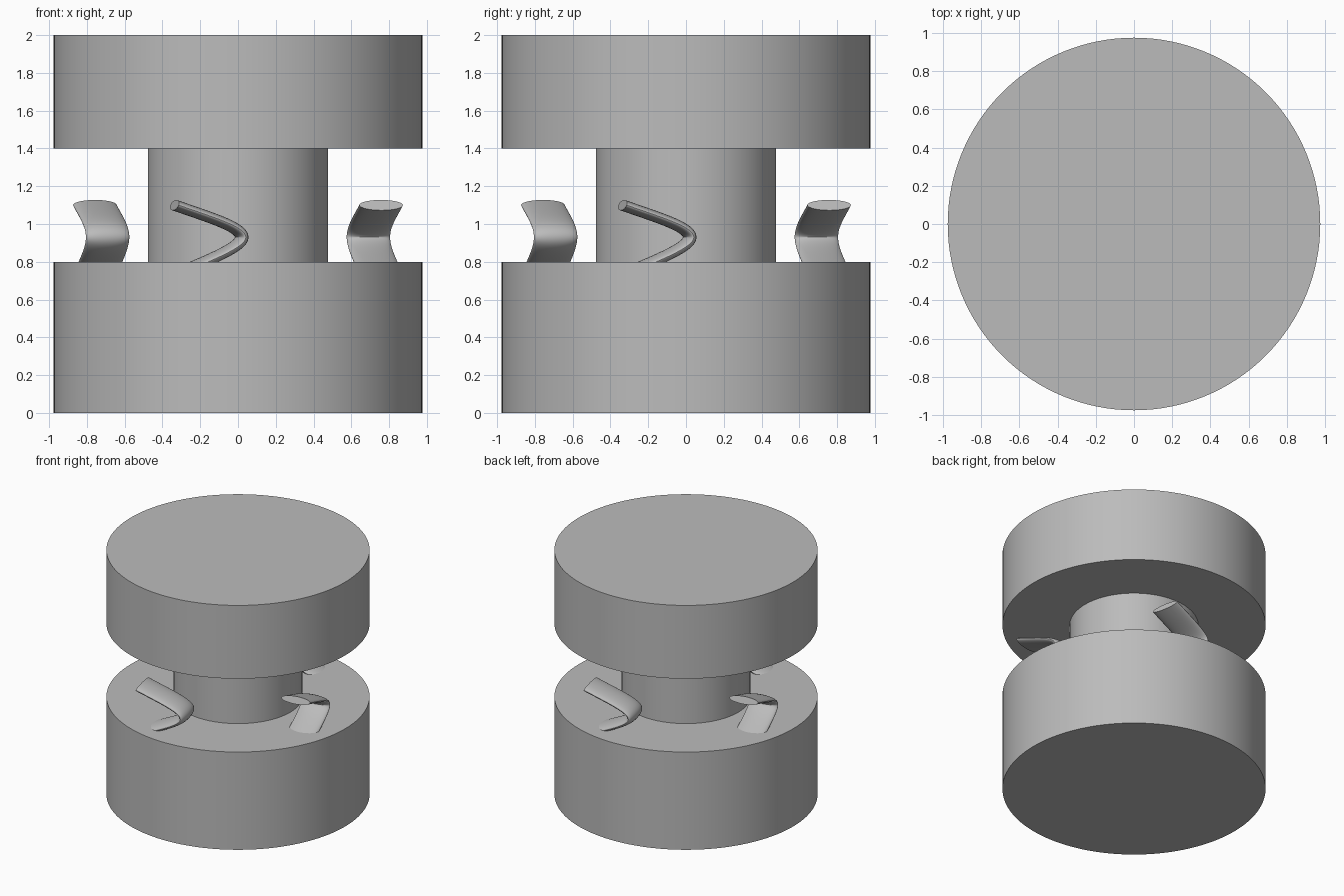
import bpy
import bmesh
from math import cos, sin, pi, radians
from mathutils import Matrix, Vector
from mathutils.geometry import interpolate_bezier

if "Cube" in bpy.data.objects:
    bpy.data.objects.remove(bpy.data.objects["Cube"])

grey = bpy.data.materials.new("grey")
grey.use_nodes = True
colour = (0.5, 0.5, 0.5, 1)
grey.diffuse_color = colour
grey.node_tree.nodes["Principled BSDF"].inputs["Base Color"].default_value = colour


def finish(obj):
    obj.data.materials.append(grey)
    bpy.ops.object.select_all(action="DESELECT")
    obj.select_set(True)
    bpy.context.view_layer.objects.active = obj
    bpy.ops.object.shade_smooth_by_angle(angle=radians(30))


def drum(name, radius, bottom, top):
    bpy.ops.mesh.primitive_cylinder_add(vertices=128, radius=radius, depth=top - bottom,
                                        location=(0, 0, (top + bottom) / 2))
    obj = bpy.context.object
    obj.name = name
    finish(obj)


# Base, central column and top drum
drum("base_drum", 0.976, 0, 0.8)
drum("centre_column", 0.477, 0.8, 1.4)
drum("top_drum", 0.976, 1.4, 2)

# Hooked blade: a flat ellipse swept along two joined bezier legs
bend = Vector((0.02, 0, 0.93))
upper = interpolate_bezier(Vector((-0.342, 0, 1.1)), Vector((-0.14, 0, 1.03)),
                           Vector((0.02, 0, 0.985)), bend, 20)
lower = interpolate_bezier(bend, Vector((0.02, 0, 0.88)),
                           Vector((-0.13, 0, 0.82)), Vector((-0.35, 0, 0.73)), 20)
path = upper + lower[1:]
HALF_WIDTH, HALF_THICK, SIDES = 0.117, 0.029, 40

bm = bmesh.new()
rings = []
for i, p in enumerate(path):
    tangent = (path[min(i + 1, len(path) - 1)] - path[max(i - 1, 0)]).normalized()
    across = Vector((0, 1, 0))
    normal = tangent.cross(across)
    rings.append([bm.verts.new(p + across * HALF_WIDTH * cos(a) + normal * HALF_THICK * sin(a))
                  for a in (2 * pi * k / SIDES for k in range(SIDES))])
for r, s in zip(rings, rings[1:]):
    for k in range(SIDES):
        n = (k + 1) % SIDES
        bm.faces.new((r[k], r[n], s[n], s[k]))
bm.faces.new(rings[0])
bm.faces.new(rings[-1])
bmesh.ops.recalc_face_normals(bm, faces=bm.faces)
blade = bpy.data.meshes.new("blade")
bm.to_mesh(blade)
bm.free()

# Four blades, slightly yawed, a quarter turn apart
place = Matrix.Translation((0, -0.694, 0)) @ Matrix.Rotation(radians(10.8), 4, "Z")
for i, side in enumerate(("front", "left", "back", "right")):
    obj = bpy.data.objects.new(side + "_blade", blade.copy())
    bpy.context.collection.objects.link(obj)
    obj.matrix_world = Matrix.Rotation(i * pi / 2, 4, "Z") @ place
    finish(obj)
